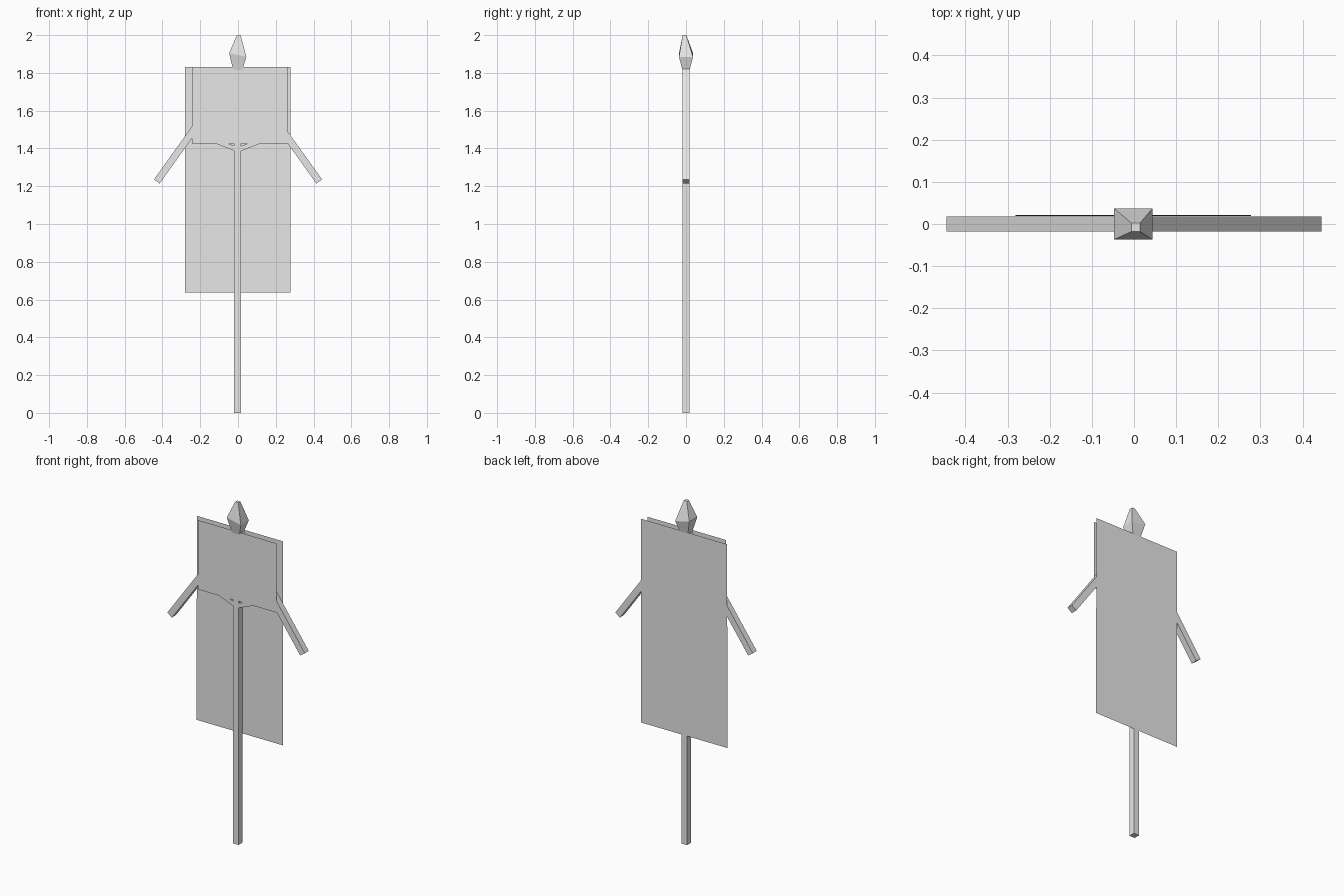
import bpy, bmesh
from mathutils import Vector

if "Cube" in bpy.data.objects:
    bpy.data.objects.remove(bpy.data.objects["Cube"])

GREY = (0.8, 0.8, 0.8, 1)
mat = bpy.data.materials.new("plain grey")
mat.use_nodes = True
mat.diffuse_color = GREY
mat.node_tree.nodes["Principled BSDF"].inputs["Base Color"].default_value = GREY


def finish(name, bm):
    bmesh.ops.recalc_face_normals(bm, faces=bm.faces)
    mesh = bpy.data.meshes.new(name)
    bm.to_mesh(mesh)
    bm.free()
    mesh.materials.append(mat)
    obj = bpy.data.objects.new(name, mesh)
    bpy.context.collection.objects.link(obj)
    return obj


def loft(name, rings):
    """Skin a list of four-cornered rings and cap both ends."""
    bm = bmesh.new()
    loops = [[bm.verts.new(p) for p in ring] for ring in rings]
    for a, b in zip(loops, loops[1:]):
        for i in range(4):
            j = (i + 1) % 4
            bm.faces.new((a[i], a[j], b[j], b[i]))
    bm.faces.new(loops[0])
    bm.faces.new(loops[-1])
    return finish(name, bm)


def bar(name, start, end, width, depth):
    """Square-ended bar lying in the x-z plane."""
    a, b = Vector((start[0], 0, start[1])), Vector((end[0], 0, end[1]))
    side = (b - a).normalized().cross(Vector((0, 1, 0))) * width / 2
    back = Vector((0, depth / 2, 0))
    return loft(name, [[p - side - back, p + side - back,
                        p + side + back, p - side + back] for p in (a, b)])


def sheet(name, x0, x1, z0, z1, y0, y1):
    """Flat cloth rectangle; y0 is its depth at the hem, y1 at the top."""
    bm = bmesh.new()
    bm.faces.new([bm.verts.new(p) for p in
                  ((x0, y0, z0), (x1, y0, z0), (x1, y1, z1), (x0, y1, z1))])
    return finish(name, bm)


# Upright pole
bar("pole", (-0.002, 0), (-0.002, 1.82), 0.036, 0.036)

# Drooping arms and the braces that join them to the pole
for side, s in (("left", 1), ("right", -1)):
    bar(side + "_arm", (s * 0.01, 1.811), (s * 0.43, 1.225), 0.037, 0.036)
    bar(side + "_brace", (0, 1.393), (s * 0.245, 1.49), 0.025, 0.034)

# Faceted head: narrow neck, wide tilted brow, small off-centre crown
def ring(x0, x1, y0, y1, z_left, z_right):
    return [(x0, y0, z_left), (x1, y0, z_right),
            (x1, y1, z_right), (x0, y1, z_left)]

loft("head", [ring(-0.024, 0.021, -0.018, 0.018, 1.81, 1.81),
              ring(-0.047, 0.044, -0.037, 0.037, 1.905, 1.885),
              ring(-0.006, 0.014, -0.018, 0.002, 2.0, 2.0)])

# Short front cloth and long back cloth
sheet("front_cloth", -0.244, 0.262, 1.425, 1.83, -0.0195, -0.0195)
sheet("back_cloth", -0.281, 0.278, 0.638, 1.83, 0.019, 0.021)
